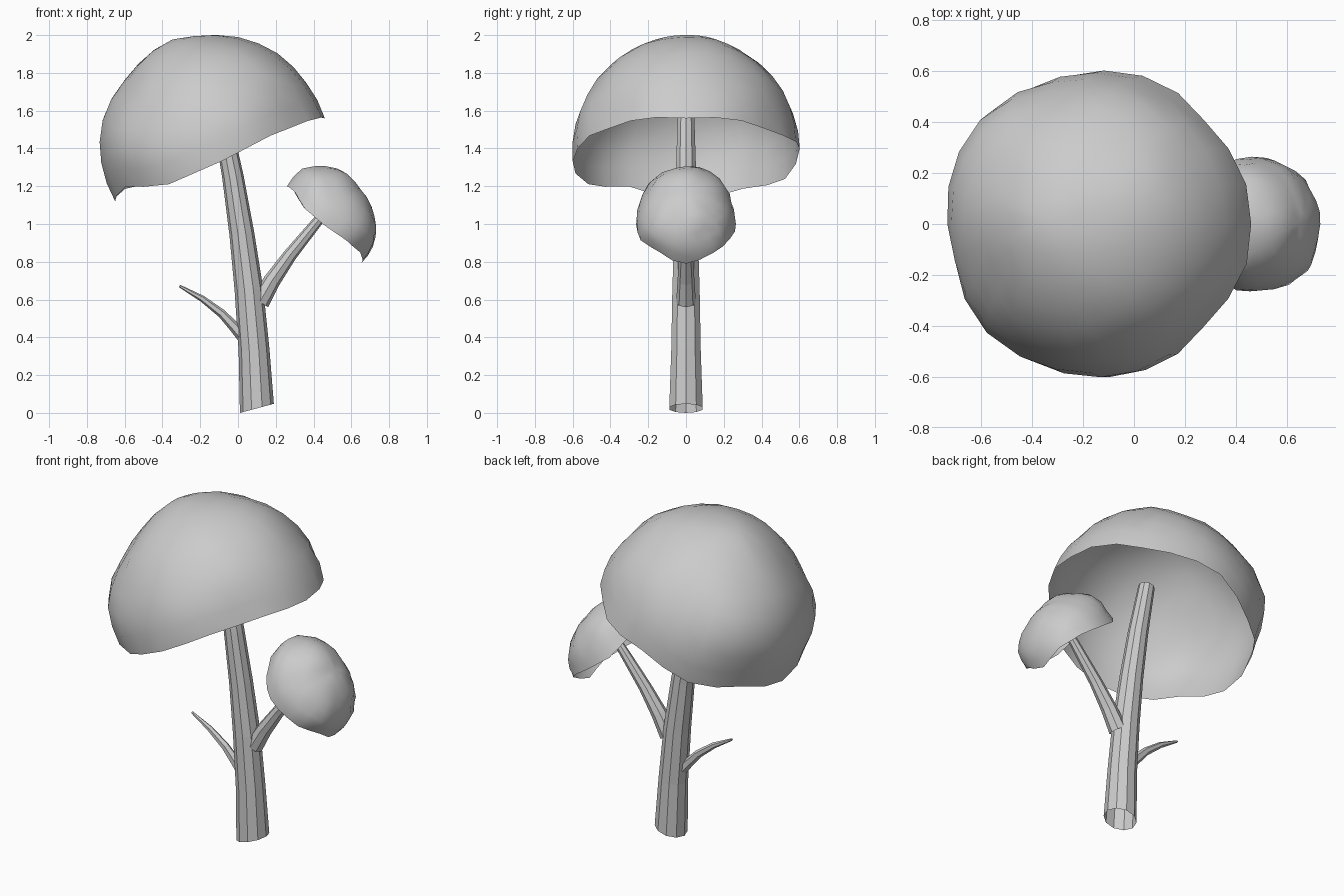
import bpy, bmesh
from math import sin, cos, radians, pi, degrees, exp
from mathutils import Vector, noise

if "Cube" in bpy.data.objects:
    bpy.data.objects.remove(bpy.data.objects["Cube"])


def lerp(table, x):
    """Piecewise linear lookup in [(x, value), ...]."""
    for (x0, v0), (x1, v1) in zip(table, table[1:]):
        if x <= x1:
            return v0 + (v1 - v0) * max(0, (x - x0) / (x1 - x0))
    return table[-1][1]


def finish(name, bm, smooth):
    bmesh.ops.recalc_face_normals(bm, faces=bm.faces)
    for f in bm.faces:
        f.smooth = smooth
    mesh = bpy.data.meshes.new(name)
    bm.to_mesh(mesh)
    bm.free()
    bpy.context.collection.objects.link(bpy.data.objects.new(name, mesh))


def bridge(bm, a, b):
    n = len(a)
    for i in range(n):
        bm.faces.new((a[i], a[(i + 1) % n], b[(i + 1) % n], b[i]))


def limb(name, rings, sides):
    """Open tapered tube in the y = 0 plane; ring = (x, z, radius, tilt)."""
    bm = bmesh.new()
    prev = None
    for x, z, r, tilt in rings:
        t = radians(tilt)
        ring = []
        for i in range(sides):
            a = 2 * pi * i / sides
            ring.append(bm.verts.new((x + r * cos(a) * cos(t), r * sin(a), z + r * cos(a) * sin(t))))
        if prev:
            bridge(bm, prev, ring)
        prev = ring
    finish(name, bm, False)


def direction(theta, phi):
    return Vector((sin(theta) * cos(phi), sin(theta) * sin(phi), cos(theta)))


def foliage(name, center, tilt, across, depth, rim, lumps, segs, rows, rough):
    """Open lumpy dome: radius profiles across (x side) and in depth (y side),
    rim angle offsets every 30 degrees, lumps = (phi, theta, height, width)."""
    bm = bmesh.new()
    t = radians(tilt)
    u, v, n = Vector((cos(t), 0, sin(t))), Vector((0, 1, 0)), Vector((-sin(t), 0, cos(t)))
    c = Vector(center)
    apex = bm.verts.new(c + n * lerp(across, 0))
    rim_table = [(30 * i, d) for i, d in enumerate(rim + rim[:1])]
    prev = None
    for row in range(1, rows + 1):
        ring = []
        for i in range(segs):
            phi = 2 * pi * i / segs
            theta = (90 + lerp(rim_table, degrees(phi))) * row / rows
            k = cos(phi)
            side = lerp(across, theta if k > 0 else -theta)
            r = side * k * k + lerp(depth, theta) * (1 - k * k)
            d = direction(radians(theta), phi)
            r += rough * noise.noise(d * 2.6) * abs(sin(2 * phi)) * sin(radians(theta))
            for lp, lt, height, width in lumps:
                far = (d - direction(radians(lt), radians(lp))).length
                r += height * exp(-(far / width) ** 2)
            ring.append(bm.verts.new(c + u * (d.x * r) + v * (d.y * r) + n * (d.z * r)))
        if prev:
            bridge(bm, prev, ring)
        else:
            for i in range(segs):
                bm.faces.new((apex, ring[i], ring[(i + 1) % segs]))
        prev = ring
    finish(name, bm, True)


# Trunk and limbs
limb("trunk", [(.10, .024, .093, 15), (.085, .33, .082, 6), (.058, .65, .076, 7),
               (.02, .95, .066, 8), (-.027, 1.25, .057, 9), (-.09, 1.575, .046, 12)], 10)
limb("branch", [(.115, .587, .052, -32), (.18, .70, .045, -31), (.275, .835, .036, -36),
                (.43, 1.025, .027, -42), (.50, 1.10, .023, -43)], 8)
limb("twig", [(.03, .40, .034, 45), (-.02, .455, .028, 45), (-.085, .525, .023, 50),
              (-.19, .605, .017, 58), (-.31, .672, .007, 62)], 6)

# Large crown
foliage("large_crown", (-.095, 0, 1.34), 21.6,
        [(-90, .597), (-61, .64), (-45, .658), (-26, .66), (-4.5, .685), (0, .685),
         (14, .662), (25.6, .66), (49, .642), (70, .612), (90, .597)],
        [(0, .685), (25, .66), (45, .64), (70, .62), (90, .60)],
        [0, -2, -2, -6, -1, -4, 0, -5, 2, 1, -2, -2],
        [(48, 85, -.028, .35), (-48, 85, -.022, .35), (215, 35, -.025, .28),
         (140, 55, .028, .4), (222, 78, .018, .35)], 24, 9, .03)

# Small crown on the side branch
foliage("small_crown", (.455, 0, .995), -46.4,
        [(-90, .283), (-69, .32), (-28, .305), (-3, .272), (0, .27),
         (32, .27), (53, .279), (70, .284), (90, .283)],
        [(0, .27), (45, .27), (90, .264)],
        [0, -9, -8, -2, 3, -2, 0, -2, 3, 0, -6, -8],
        [(-50, 60, .015, .4)], 24, 8, .025)
